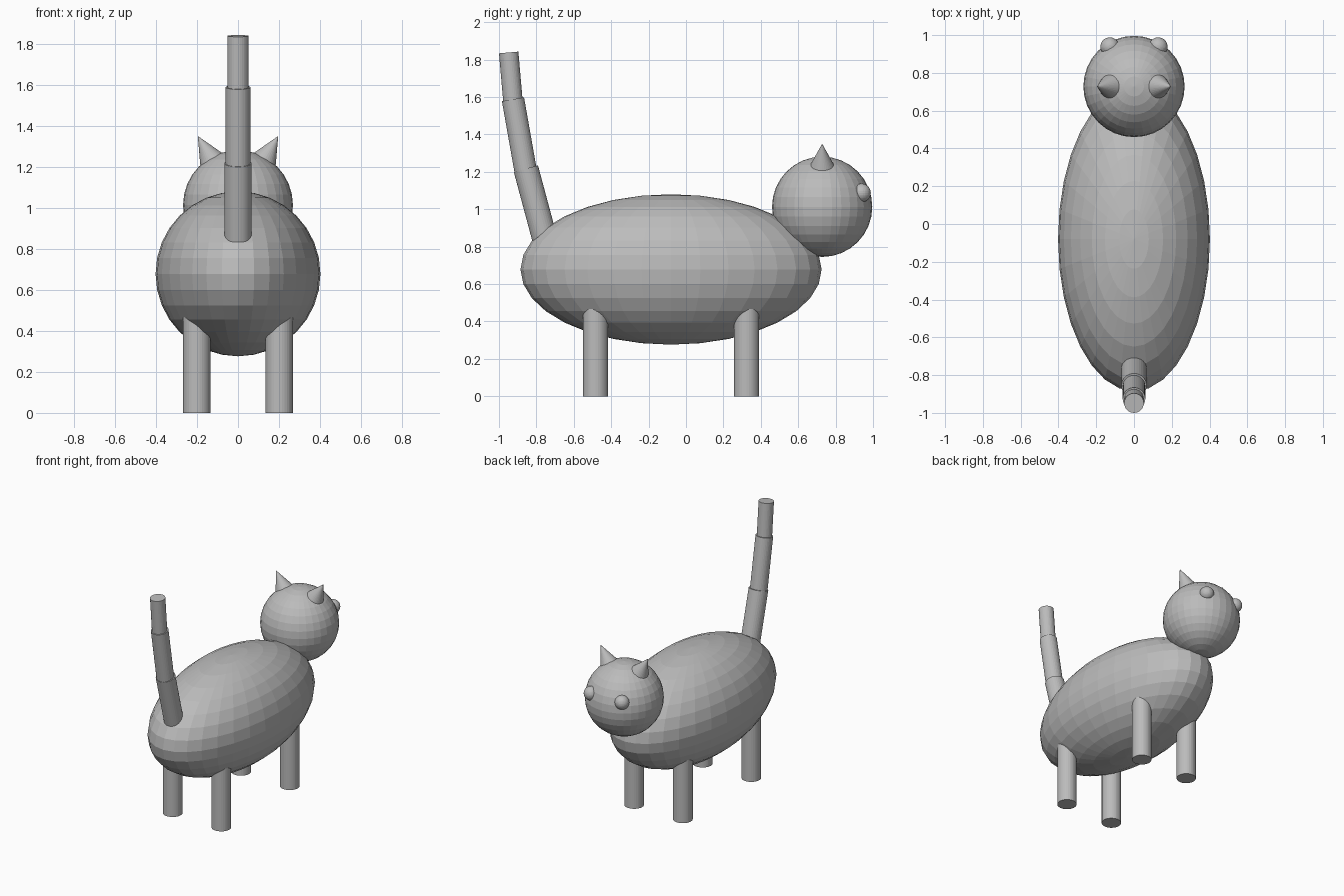
import bpy, math
from mathutils import Vector

if "Cube" in bpy.data.objects:
    bpy.data.objects.remove(bpy.data.objects["Cube"])

grey = bpy.data.materials.new("plain grey")
grey.diffuse_color = (0.5, 0.5, 0.5, 1)
grey.use_nodes = True
grey.node_tree.nodes["Principled BSDF"].inputs["Base Color"].default_value = grey.diffuse_color


def finish(name):
    ob = bpy.context.object
    ob.name = name
    ob.data.materials.append(grey)
    return ob


def ball(name, loc, size):
    bpy.ops.mesh.primitive_uv_sphere_add(segments=32, ring_count=16, radius=1, location=loc)
    finish(name).scale = size


def rod(name, a, b, r1, r2):
    """Cylinder or cone from point a to point b."""
    a, b = Vector(a), Vector(b)
    d = b - a
    bpy.ops.mesh.primitive_cone_add(vertices=32, radius1=r1, radius2=r2, depth=d.length,
                                    location=(a + b) / 2,
                                    rotation=d.to_track_quat('Z', 'Y').to_euler())
    finish(name)


# Body and head
ball("body", (0, -0.08, 0.678), (0.402, 0.805, 0.402))
ball("head", (0, 0.728, 1.013), (0.268, 0.268, 0.268))

# Paired parts: ears, eyes, legs
for side, s in (("left", -1), ("right", 1)):
    tip = Vector((0.196 * s, 0.728, 1.35))
    axis = Vector((math.sin(math.radians(30)) * s, 0, math.cos(math.radians(30))))
    rod(side + "_ear", tip - axis * 0.16, tip, 0.075, 0)
    ball(side + "_eye", (0.128 * s, 0.938, 1.087), (0.05, 0.05, 0.05))
    for end, y in (("rear", -0.484), ("front", 0.324)):
        rod(f"{side}_{end}_leg", (0.201 * s, y, 0), (0.201 * s, y, 0.54), 0.067, 0.067)

# Tail in three straight pieces, each thinner and more upright: top point, length, lean, radius
for i, (y, z, length, lean, r) in enumerate((
        (-0.856, 1.217, 0.5, 15, 0.067),
        (-0.925, 1.588, 0.4, 10, 0.06),
        (-0.948, 1.838, 0.3, 5, 0.052))):
    a = math.radians(lean)
    top = Vector((0, y, z))
    rod(f"tail_piece_{i + 1}", top - Vector((0, -math.sin(a), math.cos(a))) * length, top, r, r)
